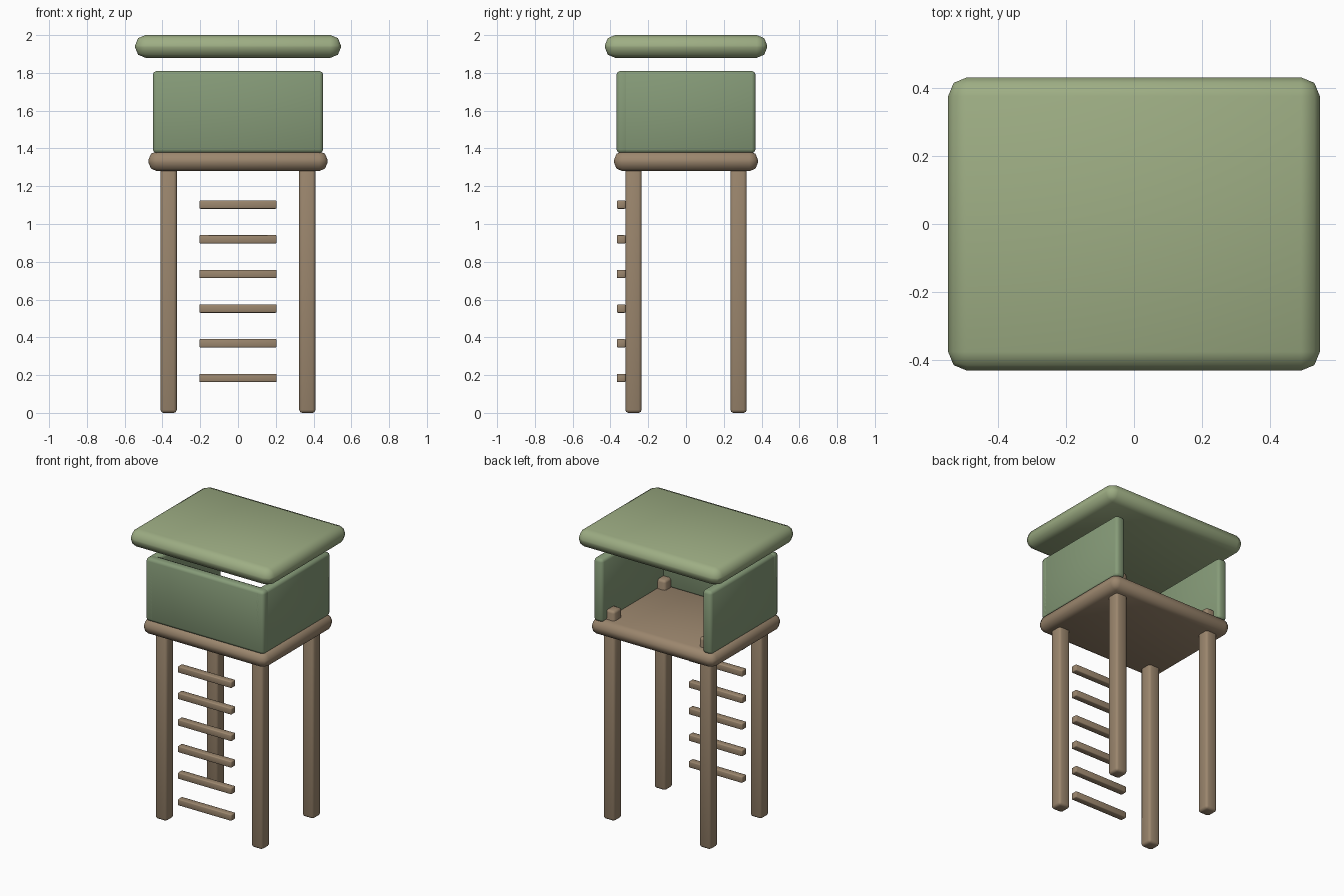
import bpy
import math

if "Cube" in bpy.data.objects:
    bpy.data.objects.remove(bpy.data.objects["Cube"])


def material(name, rgb):
    m = bpy.data.materials.new(name)
    m.diffuse_color = (*rgb, 1)
    m.use_nodes = True
    m.node_tree.nodes["Principled BSDF"].inputs["Base Color"].default_value = m.diffuse_color
    return m


wood = material("wood", (0.33, 0.24, 0.155))
wall_green = material("wall_green", (0.24, 0.33, 0.19))
roof_green = material("roof_green", (0.34, 0.42, 0.23))


def block(name, lo, hi, bevel, mat):
    """Rounded box between two opposite corners."""
    centre = [(a + b) / 2 for a, b in zip(lo, hi)]
    bpy.ops.mesh.primitive_cube_add(size=1, location=centre)
    ob = bpy.context.object
    ob.name = name
    ob.scale = [b - a for a, b in zip(lo, hi)]
    bpy.ops.object.transform_apply(location=False, rotation=False, scale=True)
    mod = ob.modifiers.new("rounded_edges", 'BEVEL')
    mod.width = bevel
    mod.segments = 2
    bpy.ops.object.modifier_apply(modifier=mod.name)
    bpy.ops.object.shade_smooth_by_angle(angle=math.radians(50))
    ob.data.materials.append(mat)
    return ob


# Four posts, poking slightly through the deck
for sx, side in ((-1, "left"), (1, "right")):
    for sy, end in ((-1, "front"), (1, "back")):
        x, y, r = sx * 0.367, sy * 0.278, 0.043
        block(f"{end}_{side}_post", (x - r, y - r, 0), (x + r, y + r, 1.45), 0.016, wood)

# Deck
block("deck", (-0.474, -0.381, 1.28), (0.474, 0.381, 1.385), 0.045, wood)

# Walls on three sides, back left open
W, D, T = 0.451, 0.368, 0.07
block("front_wall", (-W, -D, 1.375), (W, -D + T, 1.81), 0.02, wall_green)
block("left_wall", (-W, -D, 1.375), (-W + T, D, 1.81), 0.02, wall_green)
block("right_wall", (W - T, -D, 1.375), (W, D, 1.81), 0.02, wall_green)

# Floating roof slab
block("roof", (-0.545, -0.43, 1.88), (0.545, 0.43, 2.0), 0.055, roof_green)

# Ladder rungs
for i in range(6):
    z = 0.185 + i * 0.1835
    block(f"ladder_rung_{i + 1}", (-0.205, -0.366, z - 0.022), (0.205, -0.32, z + 0.022), 0.006, wood)
